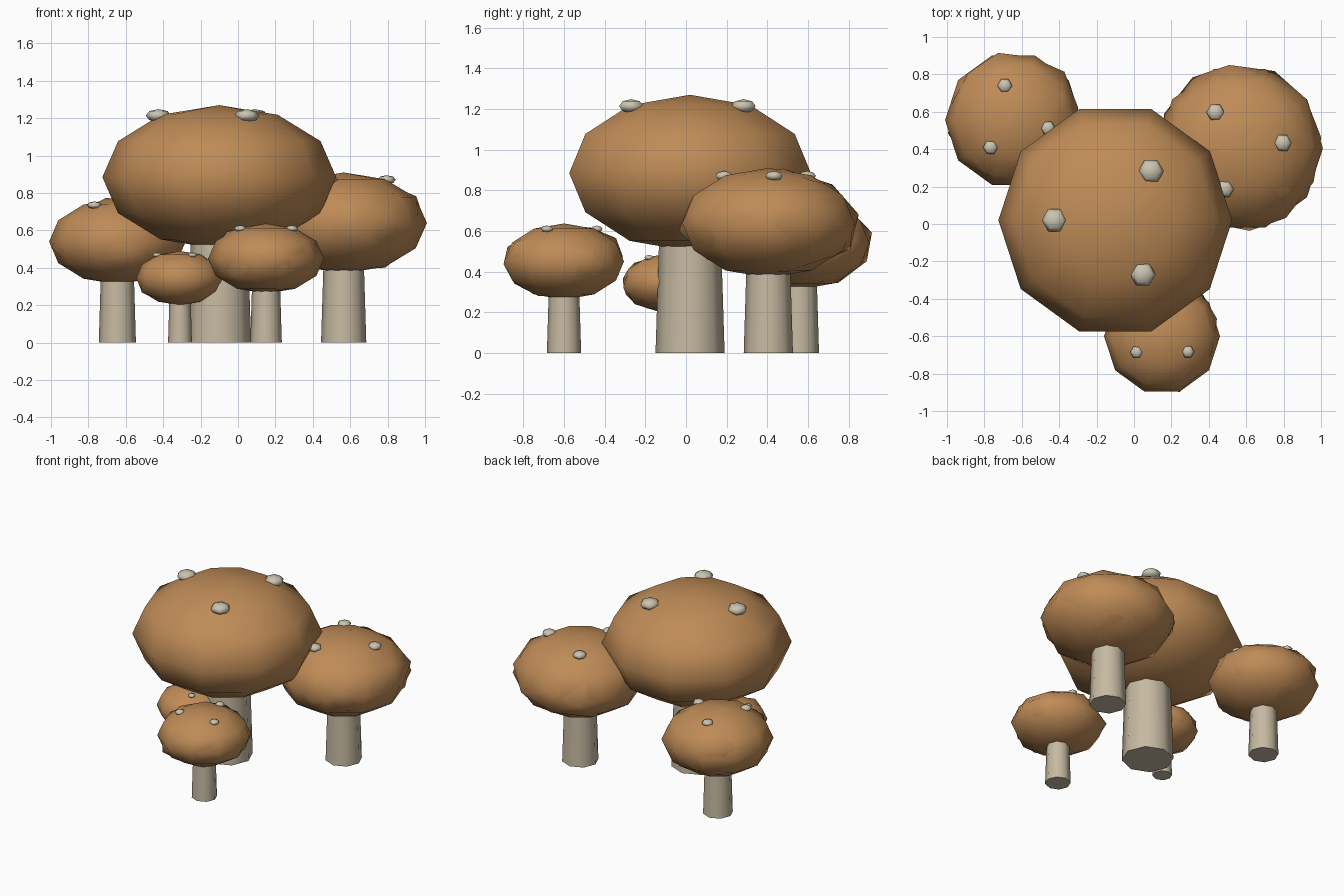
import bpy, bmesh, math, random
from mathutils import Vector, Matrix

if "Cube" in bpy.data.objects:
    bpy.data.objects.remove(bpy.data.objects["Cube"])

random.seed(4)


def mat(name, col):
    m = bpy.data.materials.new(name)
    m.diffuse_color = (*col, 1)
    m.use_nodes = True
    m.node_tree.nodes["Principled BSDF"].inputs["Base Color"].default_value = m.diffuse_color
    return m


BROWN = mat("cap brown", (0.52, 0.26, 0.095))
CREAM = mat("stem cream", (0.57, 0.49, 0.36))
PALE = mat("spot pale", (0.60, 0.55, 0.44))


def finish(bm, name, material, angle=75):
    bmesh.ops.recalc_face_normals(bm, faces=bm.faces[:])
    me = bpy.data.meshes.new(name)
    bm.to_mesh(me)
    bm.free()
    me.materials.append(material)
    ob = bpy.data.objects.new(name, me)
    bpy.context.collection.objects.link(ob)
    bpy.ops.object.select_all(action='DESELECT')
    ob.select_set(True)
    bpy.context.view_layer.objects.active = ob
    bpy.ops.object.shade_smooth_by_angle(angle=math.radians(angle))
    return ob


def squashed_ball(bm, centre, r, h, segs, rings):
    """Low-poly ball with one corner pointing to +y."""
    m = (Matrix.Translation(centre) @ Matrix.Diagonal((r, r, h, 1))
         @ Matrix.Rotation(math.pi / 2, 4, 'Z'))
    bmesh.ops.create_uvsphere(bm, u_segments=segs, v_segments=rings, radius=1, matrix=m)


def mushroom(name, x, y, z, r, h, spot_angle, lumpy=True):
    # cap
    bm = bmesh.new()
    squashed_ball(bm, Vector((x, y, z)), r, h, 10, 6)
    finish(bm, name + "_cap", BROWN)
    # irregular lumps breaking through the cap
    if lumpy:
        bm = bmesh.new()
        bmesh.ops.create_icosphere(bm, subdivisions=2, radius=1)
        turn = Matrix.Rotation(random.uniform(0, 6), 3, 'Z') @ Matrix.Rotation(0.5, 3, 'X')
        for v in bm.verts:
            p = turn @ v.co * random.uniform(0.93, 1.05)
            p.x, p.y = max(-1, min(1, p.x)), max(-1, min(1, p.y))
            v.co = Vector((x + p.x * r * 0.98, y + p.y * r, z + p.z * h))
        finish(bm, name + "_cap_lumps", BROWN)
    # stem, slightly tapered and running up into the cap
    bm = bmesh.new()
    top = z - 0.4 * h
    bmesh.ops.create_cone(bm, cap_ends=True, segments=8, radius1=r * 0.272, radius2=r * 0.235,
                          depth=top, matrix=Matrix.Translation((x, y, top / 2)))
    finish(bm, name + "_stem", CREAM, 50)
    # three spots around the crown
    bm = bmesh.new()
    for k in range(3):
        a = math.radians(spot_angle - 117 * k)
        c = Vector((x + math.cos(a) * r * 0.52, y + math.sin(a) * r * 0.52, z + h * 0.855))
        squashed_ball(bm, c, r * 0.11, r * 0.055, 6, 4)
    finish(bm, name + "_spots", PALE)


mushroom("large", -0.10, 0.02, 0.885, 0.625, 0.385, 54, lumpy=False)
mushroom("right", 0.565, 0.405, 0.64, 0.445, 0.27, 124)
mushroom("back_left", -0.645, 0.555, 0.54, 0.365, 0.228, 104)
mushroom("front", 0.15, -0.60, 0.45, 0.31, 0.187, 86)
mushroom("small", -0.31, -0.08, 0.345, 0.235, 0.145, 60)
